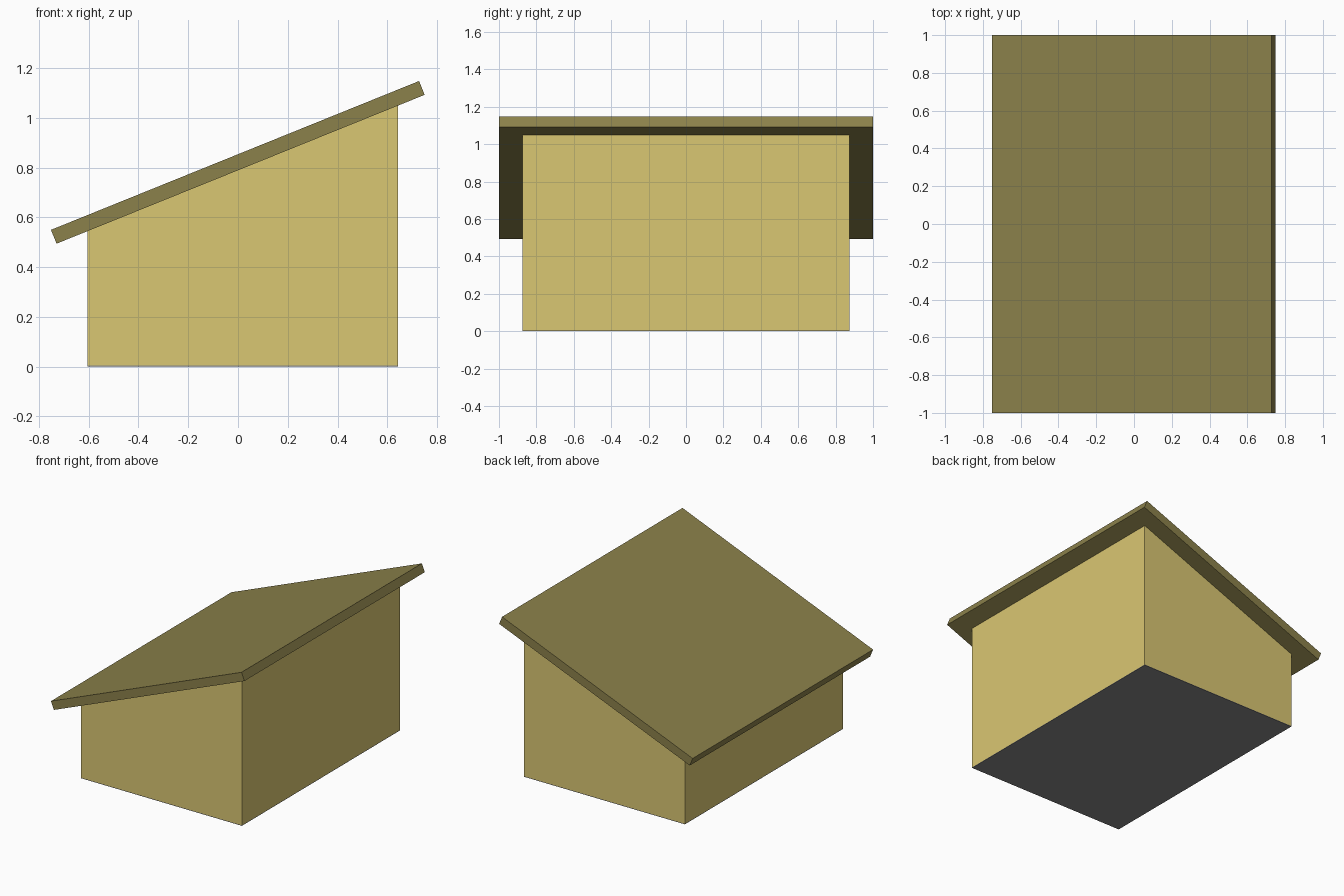
import bpy
import bmesh

if "Cube" in bpy.data.objects:
    bpy.data.objects.remove(bpy.data.objects["Cube"])


def material(name, rgb):
    mat = bpy.data.materials.new(name)
    mat.diffuse_color = (*rgb, 1)
    mat.use_nodes = True
    mat.node_tree.nodes["Principled BSDF"].inputs["Base Color"].default_value = mat.diffuse_color
    return mat


def prism(name, profile, half_depth, mat=None):
    """Extrude an x-z profile along y, centred on y = 0."""
    bm = bmesh.new()
    face = bm.faces.new([bm.verts.new((x, -half_depth, z)) for x, z in profile])
    ext = bmesh.ops.extrude_face_region(bm, geom=[face])["geom"]
    verts = [v for v in ext if isinstance(v, bmesh.types.BMVert)]
    bmesh.ops.translate(bm, verts=verts, vec=(0, 2 * half_depth, 0))
    bmesh.ops.recalc_face_normals(bm, faces=bm.faces)
    mesh = bpy.data.meshes.new(name)
    bm.to_mesh(mesh)
    bm.free()
    obj = bpy.data.objects.new(name, mesh)
    bpy.context.collection.objects.link(obj)
    if mat:
        mesh.materials.append(mat)
    return obj


wall_mat = material("wall_yellow", (0.70, 0.57, 0.17))
roof_mat = material("roof_olive", (0.26, 0.22, 0.07))

left, right, floor_top = -0.604, 0.643, 0.004

# Underside line of the sloping roof, which the walls meet
low, high = (-0.729, 0.494), (0.75, 1.092)
slope = (high[1] - low[1]) / (high[0] - low[0])


def underside(x):
    return low[1] + slope * (x - low[0])


# Walls with a slanted top
prism("walls", [(left, floor_top), (right, floor_top),
                (right, underside(right)), (left, underside(left))], 0.875, wall_mat)

# Thin grey floor closing the underside
prism("floor", [(left, 0), (right, 0), (right, floor_top), (left, floor_top)], 0.875,
      material("floor_grey", (0.25, 0.25, 0.25)))

# Overhanging roof slab, its ends square to the slope
dx, dz = -0.0225, 0.0555
prism("roof", [low, high, (high[0] + dx, high[1] + dz), (low[0] + dx, low[1] + dz)], 1.0, roof_mat)
